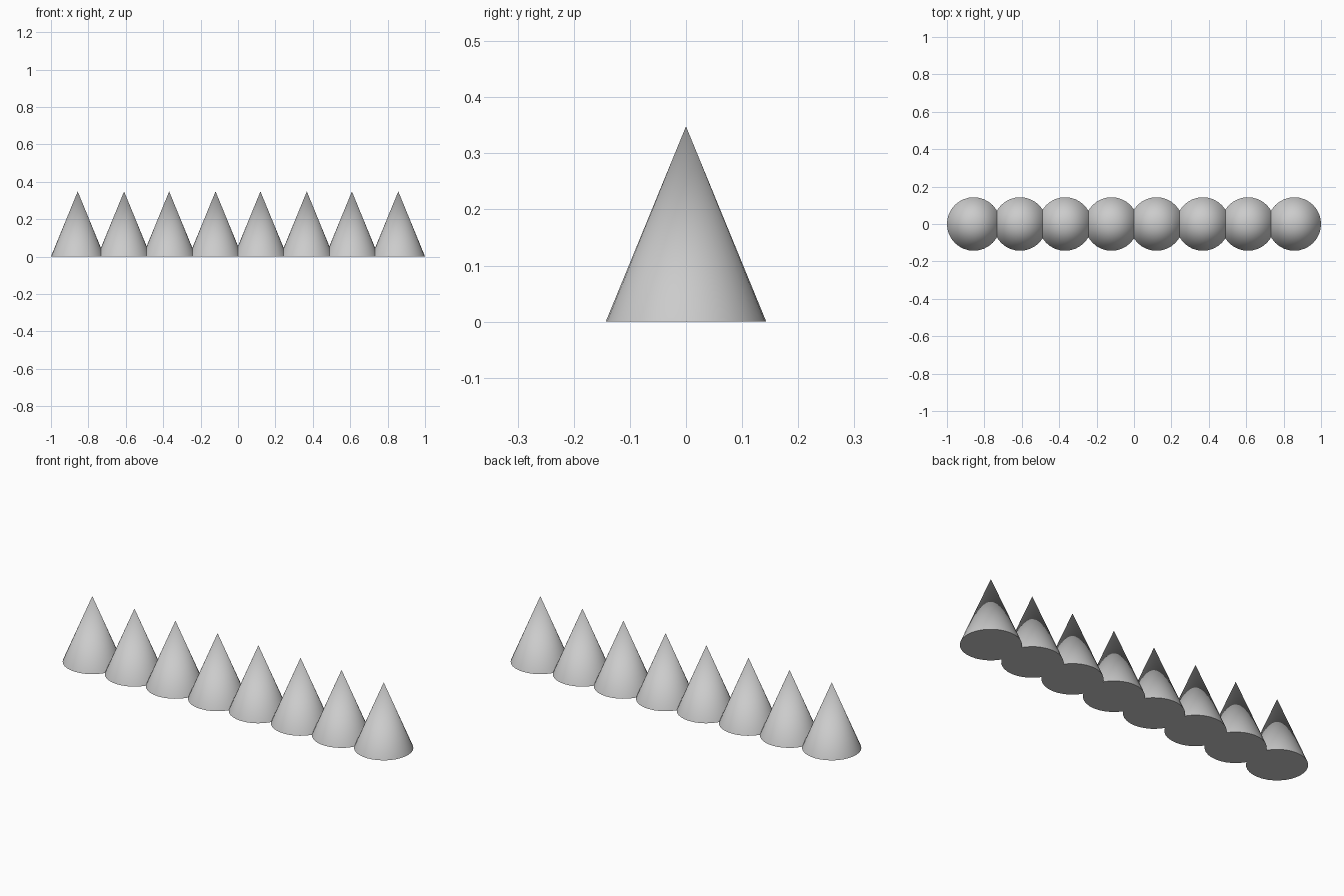
import bpy
import math

if "Cube" in bpy.data.objects:
    bpy.data.objects.remove(bpy.data.objects["Cube"])

RADIUS = 0.143
HEIGHT = 0.348


def cone(name, x):
    bpy.ops.mesh.primitive_cone_add(vertices=32, radius1=RADIUS, radius2=0,
                                    depth=HEIGHT, location=(x, 0, HEIGHT / 2))
    obj = bpy.context.object
    obj.name = name
    bpy.ops.object.shade_smooth_by_angle(angle=math.radians(40))


# Row of overlapping spikes, mirrored about the centre in close-set pairs
for i, x in enumerate((0.12, 0.368, 0.609, 0.857), 1):
    cone(f"spike_right_{i}", x)
    cone(f"spike_left_{i}", -x)
